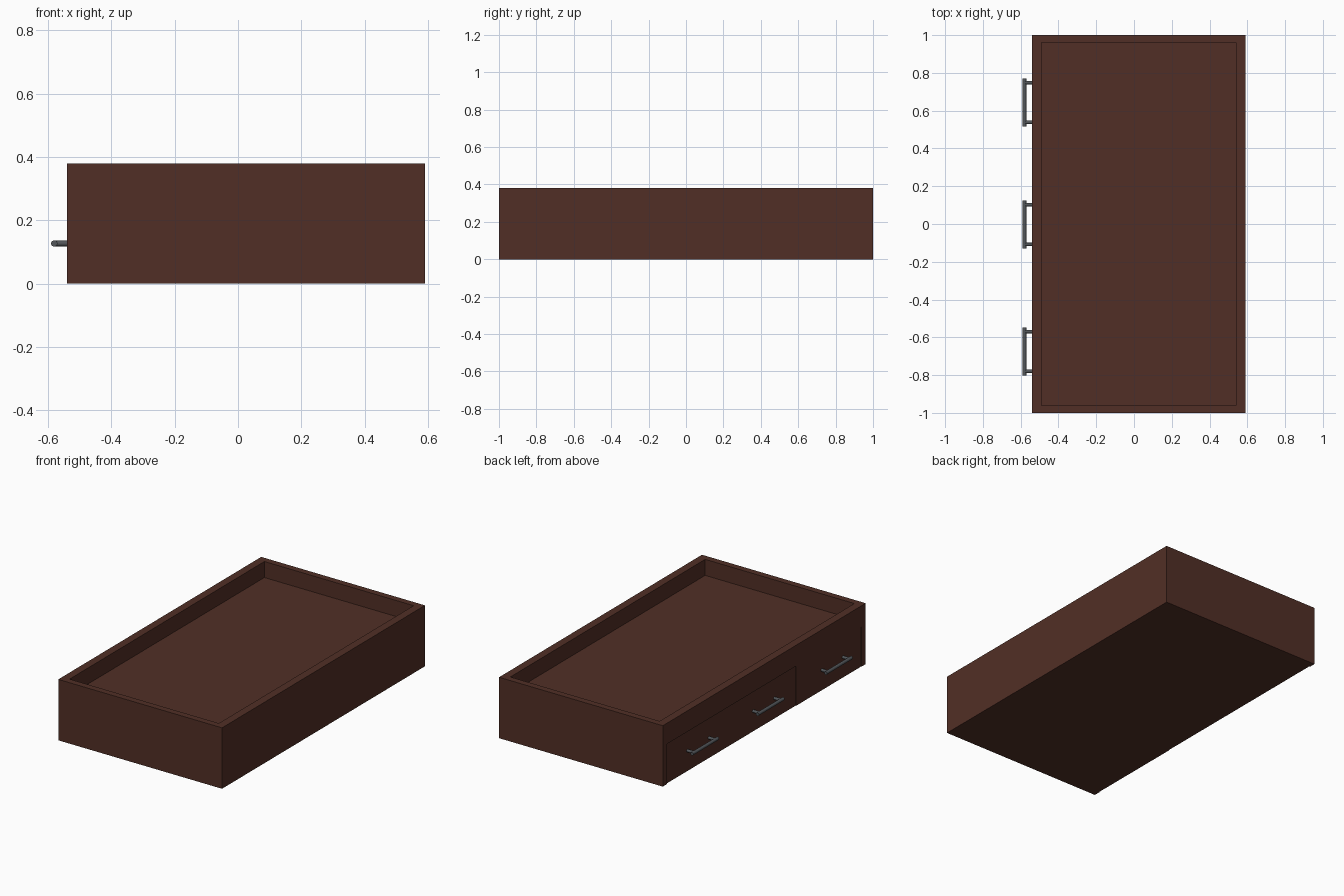
import bpy, math
from mathutils import Vector

if "Cube" in bpy.data.objects:
    bpy.data.objects.remove(bpy.data.objects["Cube"])


def material(name, col):
    m = bpy.data.materials.new(name)
    m.diffuse_color = (*col, 1)
    m.use_nodes = True
    m.node_tree.nodes["Principled BSDF"].inputs["Base Color"].default_value = m.diffuse_color
    return m


wood = material("dark_brown_wood", (0.083, 0.028, 0.019))
metal = material("grey_metal", (0.085, 0.092, 0.1))


def box(name, lo, hi, mat):
    lo, hi = Vector(lo), Vector(hi)
    bpy.ops.mesh.primitive_cube_add(size=1, location=(lo + hi) / 2)
    o = bpy.context.object
    o.name = name
    o.scale = hi - lo
    bpy.ops.object.transform_apply(location=False, rotation=False, scale=True)
    o.data.materials.append(mat)
    return o


def rod(name, a, b, r, mat):
    a, b = Vector(a), Vector(b)
    bpy.ops.mesh.primitive_cylinder_add(vertices=20, radius=r, depth=(b - a).length,
                                        location=(a + b) / 2)
    o = bpy.context.object
    o.name = name
    o.rotation_euler = (b - a).to_track_quat('Z', 'Y').to_euler()
    o.data.materials.append(mat)
    bpy.ops.object.shade_smooth_by_angle(angle=math.radians(40))
    return o


X0, X1, Y, H = -0.54, 0.59, 1.0, 0.38   # outer frame
TX, TY = 0.05, 0.04                     # board thicknesses
DECK, DRAWER_TOP = 0.28, 0.25

# Frame boards
box("foot_board", (X0, -Y, 0), (X1, -Y + TY, H), wood)
box("head_board", (X0, Y - TY, 0), (X1, Y, H), wood)
box("back_rail", (X1 - TX, -Y + TY, 0), (X1, Y - TY, H), wood)
box("drawer_side_rail", (X0, -Y + TY, DRAWER_TOP), (X0 + TX, Y - TY, H), wood)

# Mattress deck and bottom board
box("mattress_deck", (X0 + TX, -Y + TY, DECK - 0.03), (X1 - TX, Y - TY, DECK), wood)
box("bottom_board", (X0 + TX, -Y + TY, 0), (X1 - TX, Y - TY, 0.02), wood)

# Drawer fronts, set slightly back in the opening
box("wide_drawer_front", (X0 + 0.006, -0.318, 0), (X0 + TX, Y - TY, DRAWER_TOP), wood)
box("narrow_drawer_front", (X0 + 0.003, -Y + TY, 0), (X0 + TX, -0.318, DRAWER_TOP), wood)

# Bar handles on two posts each
HZ, BX = 0.127, -0.58
for i, y in enumerate((0.643, -0.003, -0.675)):
    rod(f"handle_bar_{i}", (BX, y - 0.127, HZ), (BX, y + 0.127, HZ), 0.01, metal)
    for side in (-1, 1):
        py = y + side * 0.105
        rod(f"handle_post_{i}_{side}", (BX, py, HZ), (X0 + 0.01, py, HZ), 0.009, metal)
